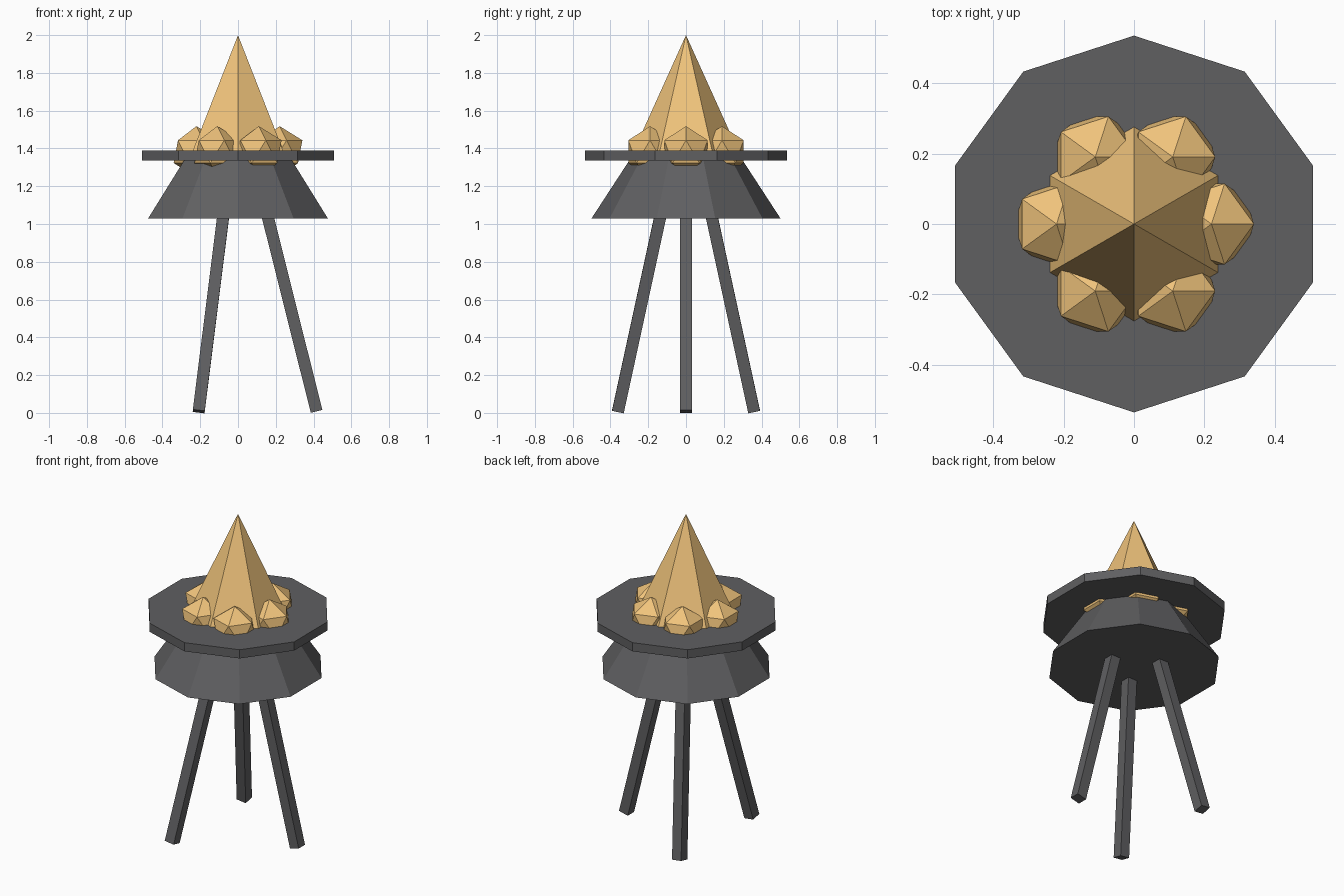
import bpy, bmesh, math
from mathutils import Vector

if "Cube" in bpy.data.objects:
    bpy.data.objects.remove(bpy.data.objects["Cube"])


def material(name, colour):
    mat = bpy.data.materials.new(name)
    mat.diffuse_color = (*colour, 1)
    mat.use_nodes = True
    mat.node_tree.nodes["Principled BSDF"].inputs["Base Color"].default_value = mat.diffuse_color
    return mat


IRON = material("dark_iron", (0.115, 0.115, 0.12))
FLAME = material("flame_gold", (0.87, 0.55, 0.2))


def add_object(name, bm, mat):
    bmesh.ops.recalc_face_normals(bm, faces=bm.faces)
    mesh = bpy.data.meshes.new(name)
    bm.to_mesh(mesh)
    bm.free()
    mesh.materials.append(mat)
    obj = bpy.data.objects.new(name, mesh)
    bpy.context.collection.objects.link(obj)
    return obj


def frustum(name, sides, r_low, z_low, r_high, z_high, mat):
    """Regular tapered prism with one corner on +y; r_high = 0 gives a pyramid."""
    bm = bmesh.new()

    def ring(r, z):
        angles = [math.pi / 2 + math.tau * i / sides for i in range(sides)]
        return [bm.verts.new((r * math.cos(a), r * math.sin(a), z)) for a in angles]

    low = ring(r_low, z_low)
    bm.faces.new(low)
    if r_high > 0:
        high = ring(r_high, z_high)
        bm.faces.new(high)
    else:
        high = [bm.verts.new((0, 0, z_high))] * sides
    for i in range(sides):
        j = (i + 1) % sides
        corners = [low[i], low[j], high[j], high[i]]
        bm.faces.new(corners if r_high > 0 else corners[:3])
    return add_object(name, bm, mat)


# Brazier body: flared base and flat rim plate
frustum("flared_base", 10, 0.50, 1.03, 0.285, 1.36, IRON)
frustum("rim_plate", 10, 0.535, 1.335, 0.535, 1.39, IRON)

# Central flame
frustum("flame", 6, 0.289, 1.36, 0, 2.0, FLAME)

# Ring of embers and tripod legs
for i in range(6):
    a = math.tau * i / 6
    bm = bmesh.new()
    bmesh.ops.create_icosphere(bm, subdivisions=1, radius=0.135)
    ember = add_object(f"ember_{i + 1}", bm, FLAME)
    ember.location = (0.22 * math.cos(a), 0.22 * math.sin(a), 1.383)

for i in range(3):
    a = math.tau * i / 3
    out = Vector((math.cos(a), math.sin(a), 0))
    foot = out * 0.416 + Vector((0, 0, 0.008))
    top = out * 0.142 + Vector((0, 0, 1.10))
    axis = top - foot
    bm = bmesh.new()
    bmesh.ops.create_cube(bm, size=1)
    bmesh.ops.scale(bm, vec=(0.063, 0.063, axis.length), verts=bm.verts)
    leg = add_object(f"leg_{i + 1}", bm, IRON)
    leg.location = (foot + top) / 2
    leg.rotation_mode = 'QUATERNION'
    leg.rotation_quaternion = Vector((0, 0, 1)).rotation_difference(axis)
